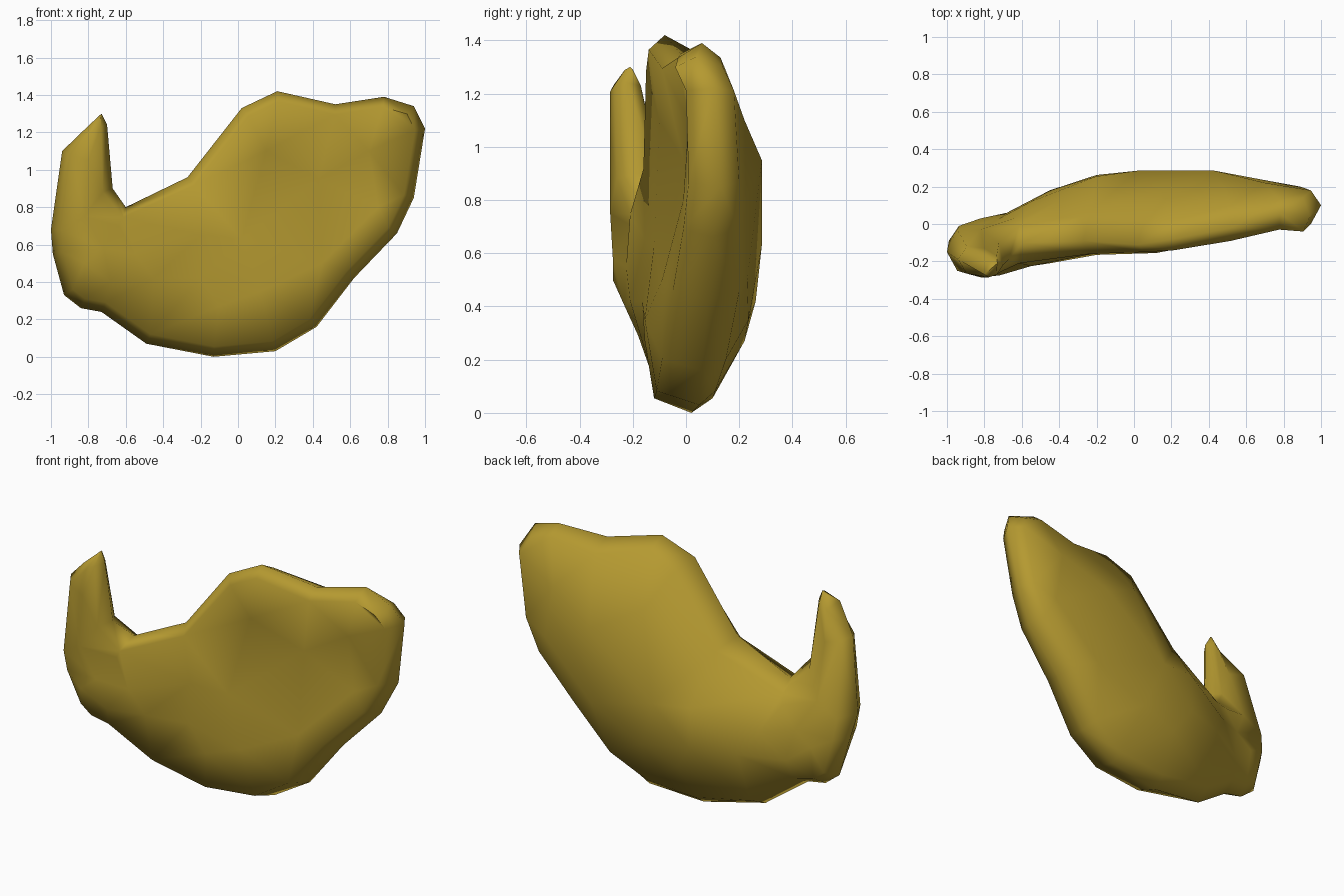
import bpy, bmesh, math
from mathutils import Vector
from mathutils.geometry import delaunay_2d_cdt

if "Cube" in bpy.data.objects:
    bpy.data.objects.remove(bpy.data.objects["Cube"])

# Outline of the curved slab, clockwise from the horn tip: x, z, front y, back y, rim y
OUTLINE = [
    (-.73, 1.30, -.23, -.20, -.21), (-.70, 1.24, -.27, -.17, -.22),
    (-.67, .90, -.26, -.10, -.19), (-.60, .80, -.21, -.01, -.10),
    (-.27, .96, -.16, .06, -.09), (.02, 1.33, -.15, .04, -.11),
    (.21, 1.42, -.14, .02, -.08), (.52, 1.35, -.09, .10, -.02),
    (.78, 1.39, -.03, .13, .06), (.94, 1.34, -.04, .14, .04),
    (1.0, 1.22, .0, .18, .10), (.94, .85, .01, .20, .13),
    (.85, .66, -.01, .20, .10), (.62, .42, -.05, .20, .08),
    (.42, .16, -.09, .15, .06), (.20, .03, -.11, .11, .05),
    (-.13, .0, -.12, .10, .02), (-.49, .07, -.12, .08, -.03),
    (-.73, .24, -.18, .02, -.08), (-.84, .26, -.18, .0, -.08),
    (-.93, .33, -.18, .0, -.08), (-.99, .55, -.23, -.01, -.09),
    (-1.0, .68, -.25, -.03, -.15), (-.94, 1.10, -.265, -.12, -.19),
    (-.80, 1.235, -.285, -.18, -.27)]

# Points that shape the front and back faces
INNER = [
    (-.82, .50, -.275, .03), (-.82, .75, -.285, -.03), (-.80, 1.05, -.285, -.13),
    (-.72, .58, -.275, .03), (-.64, .70, -.20, .03), (-.68, .40, -.23, .06),
    (-.55, .55, -.225, .12), (-.45, .42, -.21, .18), (-.20, .42, -.165, .262),
    (-.10, .27, -.155, .22), (-.20, .65, -.155, .255), (.12, .35, -.155, .235),
    (.02, .63, -.12, .285), (.15, 1.10, -.10, .18), (.43, .95, -.01, .285),
    (.45, .50, -.09, .23), (.70, 1.10, .01, .22), (.75, .80, -.01, .225)]


def inset_ring(points, limit=0.055):
    """Move each outline point inward, less where the slab is thin."""
    ring = []
    n = len(points)
    for i, (x, z, f, b, _) in enumerate(points):
        p = Vector((x, z))
        d1 = (p - Vector(points[i - 1][:2])).normalized()
        d2 = (Vector(points[(i + 1) % n][:2]) - p).normalized()
        inward = Vector((d1.y + d2.y, -d1.x - d2.x)).normalized()
        q = p + inward * min(limit, 0.35 * (b - f))
        ring.append((q.x, q.y, f, b))
    return ring


ring = inset_ring(OUTLINE)
n = len(ring)
flat = ring + INNER
verts2d = [Vector(p[:2]) for p in flat]
_, _, tris, orig, _, _ = delaunay_2d_cdt(verts2d, [], [list(range(n))[::-1]], 1, 1e-5)

bm = bmesh.new()
rim = [bm.verts.new((x, r, z)) for x, z, f, b, r in OUTLINE]
for side in (2, 3):
    # Front or back face
    sheet = [bm.verts.new((p[0], p[side], p[1])) for p in flat]
    for tri in tris:
        bm.faces.new([sheet[orig[i][0]] for i in tri])
    # Rounded edge joining the face to the rim
    for i in range(n):
        j = (i + 1) % n
        bm.faces.new((rim[i], rim[j], sheet[j], sheet[i]))
bmesh.ops.recalc_face_normals(bm, faces=bm.faces)

mesh = bpy.data.meshes.new("curved_shell")
bm.to_mesh(mesh)
bm.free()
shell = bpy.data.objects.new("curved_shell", mesh)
bpy.context.collection.objects.link(shell)

mustard = bpy.data.materials.new("mustard yellow")
mustard.diffuse_color = (0.46, 0.32, 0.03, 1)
mustard.use_nodes = True
mustard.node_tree.nodes["Principled BSDF"].inputs["Base Color"].default_value = mustard.diffuse_color
mesh.materials.append(mustard)

bpy.context.view_layer.objects.active = shell
shell.select_set(True)
bpy.ops.object.shade_smooth_by_angle(angle=math.radians(80))
